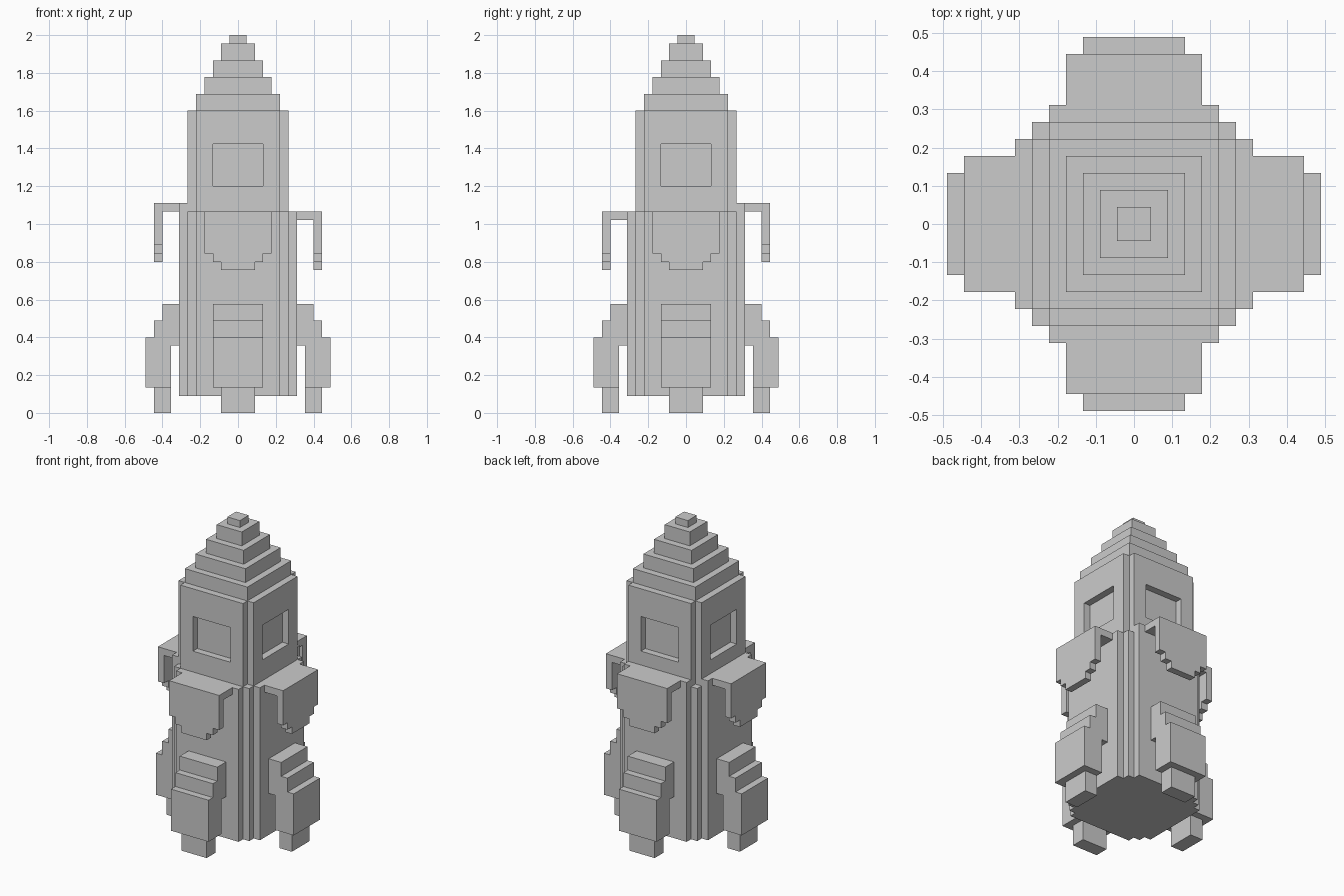
import bpy, bmesh, math
from mathutils import Matrix, Vector

if "Cube" in bpy.data.objects:
    bpy.data.objects.remove(bpy.data.objects["Cube"])

U = 2 / 45  # one block of the stepped design


def prism(bm, pts, place, lo, hi):
    """Extrude a 2D outline from lo to hi; place maps (a, b, depth) to xyz."""
    bottom = [bm.verts.new(Vector(place(a, b, lo)) * U) for a, b in pts]
    face = bm.faces.new(bottom)
    ext = bmesh.ops.extrude_face_region(bm, geom=[face])
    shift = (Vector(place(0, 0, hi)) - Vector(place(0, 0, lo))) * U
    verts = [g for g in ext["geom"] if isinstance(g, bmesh.types.BMVert)]
    bmesh.ops.translate(bm, verts=verts, vec=shift)


def box(bm, x0, x1, y0, y1, z0, z1):
    prism(bm, [(x0, y0), (x1, y0), (x1, y1), (x0, y1)], UP, z0, z1)


UP = lambda a, b, d: (a, b, d)      # outline in plan, extruded upward
FRONT = lambda a, b, d: (a, -d, b)  # outline in x/z, extruded outward to -y
SIDE = lambda a, b, d: (d, -a, b)   # outline in radius/z, extruded along x


def finish(name, bm, angle=0):
    bmesh.ops.recalc_face_normals(bm, faces=bm.faces)
    bm.transform(Matrix.Rotation(angle, 4, 'Z'))
    me = bpy.data.meshes.new(name)
    bm.to_mesh(me)
    bm.free()
    ob = bpy.data.objects.new(name, me)
    bpy.context.collection.objects.link(ob)
    return ob


def stepped_plan(corner):
    """Square plan with stepped corners, from one corner's points."""
    out = []
    for k in range(4):
        c, s = round(math.cos(k * math.pi / 2)), round(math.sin(k * math.pi / 2))
        out += [(x * c - y * s, x * s + y * c) for x, y in corner]
    return out


# Lower hull
bm = bmesh.new()
prism(bm, stepped_plan([(7, 5), (6, 5), (6, 6), (5, 6), (5, 7)]), UP, 2, 24)
finish("lower_hull", bm)

# Upper hull with a recessed square window on each side
bm = bmesh.new()
prism(bm, stepped_plan([(6, 5), (5, 5), (5, 6)]), UP, 24, 36)
upper = finish("upper_hull", bm)
bm = bmesh.new()
box(bm, -3, 3, -8, -5, 27, 32)
box(bm, -3, 3, 5, 8, 27, 32)
box(bm, -8, -5, -3, 3, 27, 32)
box(bm, 5, 8, -3, 3, 27, 32)
cutter = finish("window_cutter", bm)
cutter.hide_render = True
cutter.hide_set(True)
mod = upper.modifiers.new("windows", 'BOOLEAN')
mod.operation = 'DIFFERENCE'
mod.solver = 'EXACT'
mod.object = cutter

# Stepped nose cone
bm = bmesh.new()
nose = [(5, 36), (4, 38), (3, 40), (2, 42), (1, 44)]
tops = [38, 40, 42, 44, 45]
for (h, z), top in zip(nose, tops):
    box(bm, -h, h, -h, h, z, top)
finish("nose_cone", bm)

LEG = [(7, 8), (8, 8), (8, 3), (11, 3), (11, 9), (10, 9), (10, 11), (9, 11), (9, 13), (7, 13)]
FLAP = [(-4, 24), (-4, 19), (-3, 19), (-3, 18), (-2, 18), (-2, 17),
        (2, 17), (2, 18), (3, 18), (3, 19), (4, 19), (4, 24)]

# Legs, feet and hanging flaps; back and left flaps sit one block higher
for k, (side, rise) in enumerate([("front", 0), ("right", 0), ("back", 1), ("left", 1)]):
    ang = k * math.pi / 2

    bm = bmesh.new()
    prism(bm, LEG, SIDE, -3, 3)
    finish(side + "_leg", bm, ang)

    bm = bmesh.new()
    box(bm, -2, 2, -10, -8, 0, 3)
    finish(side + "_foot", bm, ang)

    bm = bmesh.new()
    prism(bm, [(a, z + rise) for a, z in FLAP], FRONT, 9, 10)
    box(bm, -4, 4, -9, -7, 23 + rise, 24 + rise)
    finish(side + "_flap", bm, ang)

    if rise:
        bm = bmesh.new()
        box(bm, -5, 5, -7, -6, 24, 25)
        finish(side + "_ledge", bm, ang)
